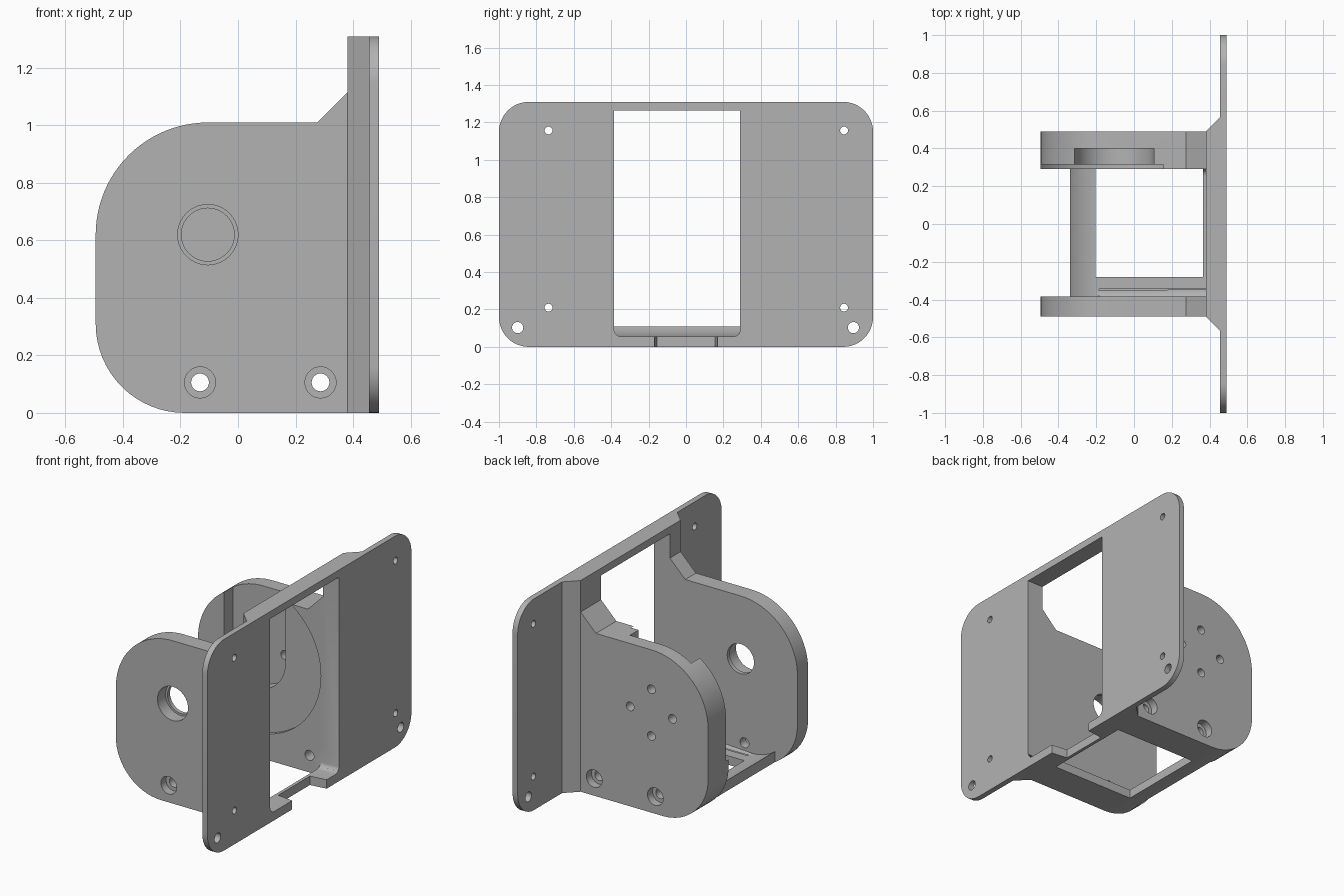
import bpy
import bmesh
from math import pi, cos, sin, radians

cube = bpy.data.objects.get("Cube")
if cube:
    bpy.data.objects.remove(cube, do_unlink=True)

grey = bpy.data.materials.new("plain_grey")
grey.use_nodes = True
grey.diffuse_color = (0.45, 0.45, 0.45, 1)
grey.node_tree.nodes["Principled BSDF"].inputs["Base Color"].default_value = (0.45, 0.45, 0.45, 1)


def arc(cx, cy, r, start, end, n=16):
    """Points on an arc, angles in degrees."""
    steps = [radians(start + (end - start) * i / n) for i in range(n + 1)]
    return [(cx + r * cos(a), cy + r * sin(a)) for a in steps]


def box(u0, u1, v0, v1):
    return [(u0, v0), (u1, v0), (u1, v1), (u0, v1)]


def prism(name, pts, axis, lo, hi, fillet=None, radius=0):
    """Extrude a 2D outline along an axis, optionally rounding chosen edges."""
    place = {"x": lambda u, v, w: (w, u, v),
             "y": lambda u, v, w: (u, w, v),
             "z": lambda u, v, w: (u, v, w)}[axis]
    bm = bmesh.new()
    rings = [[bm.verts.new(place(u, v, w)) for u, v in pts] for w in (lo, hi)]
    for ring in rings:
        bm.faces.new(ring)
    for i in range(len(pts)):
        j = (i + 1) % len(pts)
        bm.faces.new((rings[0][i], rings[0][j], rings[1][j], rings[1][i]))
    if fillet:
        bmesh.ops.bevel(bm, geom=[e for e in bm.edges if fillet(e)], offset=radius,
                        segments=6, profile=0.5, affect="EDGES")
    bmesh.ops.recalc_face_normals(bm, faces=bm.faces)
    mesh = bpy.data.meshes.new(name)
    bm.to_mesh(mesh)
    bm.free()
    mesh.materials.append(grey)
    obj = bpy.data.objects.new(name, mesh)
    bpy.context.collection.objects.link(obj)
    return obj


def combine(target, tool, operation):
    """Apply a boolean and discard the tool."""
    mod = target.modifiers.new("boolean", "BOOLEAN")
    mod.object, mod.operation, mod.solver = tool, operation, "EXACT"
    bpy.context.view_layer.update()
    result = target.evaluated_get(bpy.context.evaluated_depsgraph_get())
    mesh = bpy.data.meshes.new_from_object(result)
    target.modifiers.clear()
    target.data = mesh
    bpy.data.objects.remove(tool, do_unlink=True)


# Rounded housing block that becomes the two cheeks and the floor
PIVOT_X, PIVOT_Z, HEIGHT = -0.105, 0.62, 1.31
profile = [(0.40, 0)] + arc(-0.185, 0.31, 0.31, 270, 180)
profile += arc(PIVOT_X, PIVOT_Z, 0.39, 180, 90, 24)
profile += [(0.275, 1.01), (0.40, 1.135)]
bracket = prism("bracket", profile, "y", -0.49, 0.49)

# Thick spine with sloped shoulders, then the wide mounting plate
spine = [(0.38, -0.49), (0.47, -0.58), (0.47, 0.58), (0.38, 0.49)]
combine(bracket, prism("spine", spine, "z", 0, HEIGHT), "UNION")
R = 0.16
plate = []
for cy, cz, a in ((1 - R, R, -90), (1 - R, HEIGHT - R, 0), (R - 1, HEIGHT - R, 90), (R - 1, R, 180)):
    plate += arc(cy, cz, R, a, a + 90, 12)
combine(bracket, prism("mounting_plate", plate, "x", 0.455, 0.49), "UNION")


def cut(pts, axis, lo, hi, **kw):
    combine(bracket, prism("cutter", pts, axis, lo, hi, **kw), "DIFFERENCE")


def hole(u, v, r, axis, lo, hi, n=32):
    cut(arc(u, v, r, 0, 360, n)[:-1], axis, lo, hi)


# Space between the cheeks, with filleted floor edges, running out as the window
IN_FRONT, IN_BACK, TOP = -0.385, 0.29, 1.265
cavity = [(0.6, 0.055)] + arc(-0.185, 0.31, 0.255, 270, 180) + [(-0.44, TOP), (0.6, TOP)]


def along_floor(e):
    a, b = (v.co for v in e.verts)
    return (abs(a.y - b.y) < 1e-4 and not (a.x > 0.5 and b.x > 0.5)
            and not (a.z > 1.2 and b.z > 1.2))


cut(cavity, "y", IN_FRONT, IN_BACK, fillet=along_floor, radius=0.04)
cut(box(-0.8, -0.34, -0.1, 1.3), "y", IN_FRONT, IN_BACK)

# Floor opening and the notch under the window
cut(box(-0.205, 0.365, -0.28, IN_BACK), "z", -0.1, 0.2)
cut([(0.385, -0.155), (0.5, -0.17), (0.5, 0.17), (0.385, 0.155)], "z", -0.1, 0.2)

# Back cheek: shallow round recess and deeper slot open at the top
hole(PIVOT_X, PIVOT_Z, 0.47, "y", 0.2, 0.315, 72)
slot = arc(PIVOT_X, PIVOT_Z, 0.21, 180, 360, 24)
slot += [(PIVOT_X + 0.21, 1.2), (PIVOT_X - 0.21, 1.2)]
cut(slot, "y", 0.2, 0.40)
for dx, dz in ((1, 0), (-1, 0), (0, 1), (0, -1)):
    hole(PIVOT_X + 0.145 * dx, PIVOT_Z + 0.145 * dz, 0.027, "y", 0.35, 0.6, 20)

# Front cheek: stepped pivot hole
hole(PIVOT_X, PIVOT_Z, 0.092, "y", -0.6, -0.3, 40)
hole(PIVOT_X, PIVOT_Z, 0.105, "y", -0.6, -0.41, 40)

# Counterbored screw holes through both cheeks
for x in (-0.132, 0.287):
    hole(x, 0.106, 0.031, "y", -0.6, 0.6, 24)
    hole(x, 0.106, 0.054, "y", -0.6, -0.44)
    hole(x, 0.106, 0.054, "y", 0.44, 0.6)

# Mounting plate screw holes
for y in (-0.735, 0.845):
    for z in (0.21, 1.157):
        hole(y, z, 0.021, "x", 0.4, 0.6, 20)
for y in (-0.9, 0.895):
    hole(y, 0.103, 0.03, "x", 0.4, 0.6, 24)

# Smooth curves, sharp edges
for poly in bracket.data.polygons:
    poly.use_smooth = True
    poly.material_index = 0
bracket.data.set_sharp_from_angle(angle=pi / 6)
